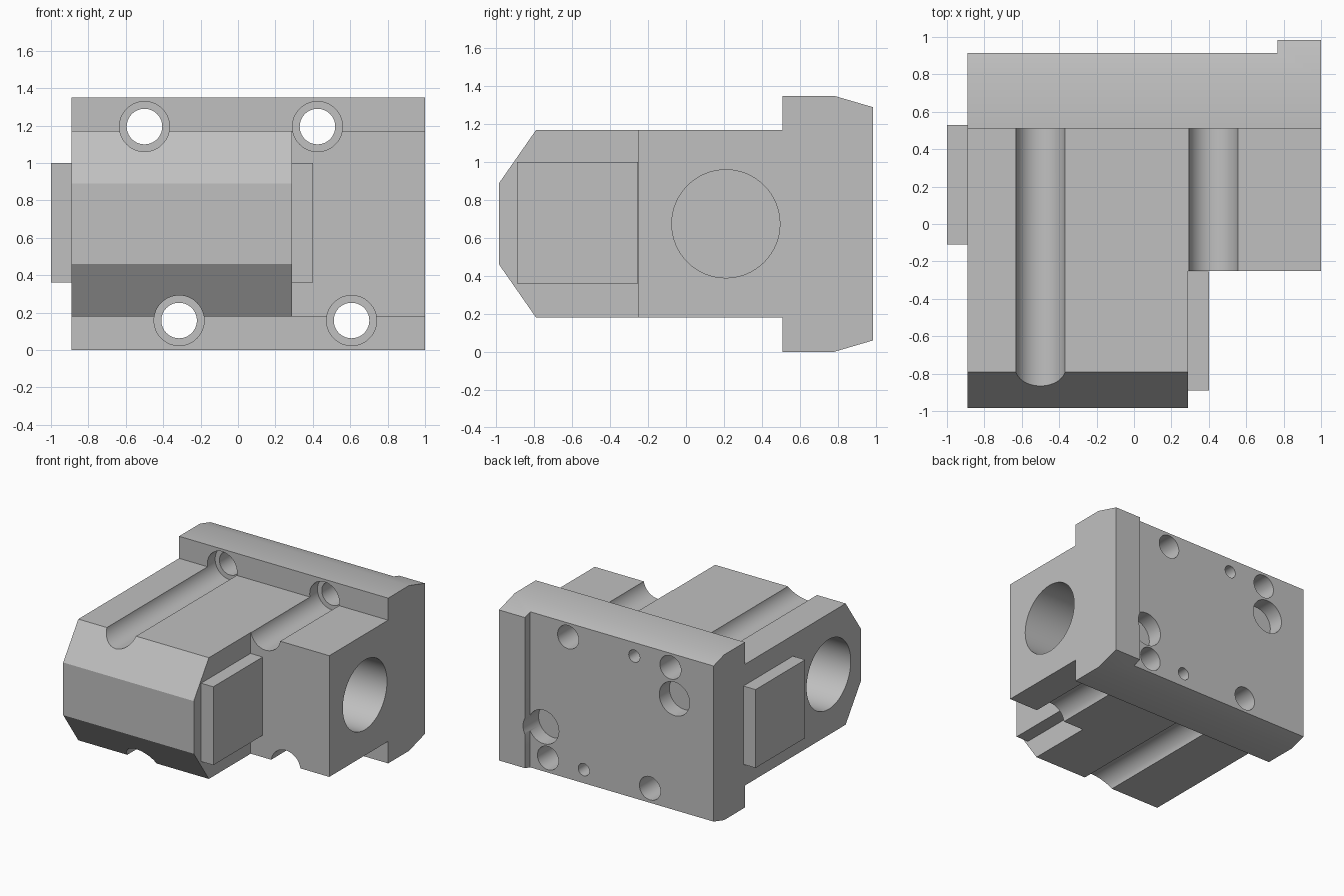
import bpy, bmesh, math
from mathutils import Matrix, Vector

cube = bpy.data.objects.get("Cube")
if cube:
    bpy.data.objects.remove(cube, do_unlink=True)

steel = bpy.data.materials.new("machined_grey")
steel.use_nodes = True
GREY = (0.53, 0.53, 0.53, 1)
steel.diffuse_color = GREY
steel.node_tree.nodes["Principled BSDF"].inputs["Base Color"].default_value = GREY


def finish(bm, name):
    bmesh.ops.recalc_face_normals(bm, faces=bm.faces)
    mesh = bpy.data.meshes.new(name)
    bm.to_mesh(mesh)
    bm.free()
    mesh.materials.append(steel)
    obj = bpy.data.objects.new(name, mesh)
    bpy.context.collection.objects.link(obj)
    return obj


def box(name, x, y, z):
    bm = bmesh.new()
    bmesh.ops.create_cube(bm, size=1)
    for v in bm.verts:
        v.co = Vector([a + (b - a) * (c + 0.5) for (a, b), c in zip((x, y, z), v.co)])
    return finish(bm, name)


def side_prism(name, profile, x0, x1):
    bm = bmesh.new()
    face = bm.faces.new([bm.verts.new((x0, y, z)) for y, z in profile])
    new = bmesh.ops.extrude_face_region(bm, geom=[face])["geom"]
    bmesh.ops.translate(bm, vec=(x1 - x0, 0, 0),
                        verts=[g for g in new if isinstance(g, bmesh.types.BMVert)])
    return finish(bm, name)


def cylinder(name, axis, centre, radius, start, end):
    """Cylinder along x or y; centre gives the other two coordinates."""
    bm = bmesh.new()
    bmesh.ops.create_cone(bm, cap_ends=True, segments=64, radius1=radius,
                          radius2=radius, depth=abs(end - start))
    mid, (a, z) = (start + end) / 2, centre
    if axis == "x":
        turn, place = Matrix.Rotation(math.pi / 2, 4, "Y"), (mid, a, z)
    else:
        turn, place = Matrix.Rotation(math.pi / 2, 4, "X"), (a, mid, z)
    bmesh.ops.transform(bm, matrix=Matrix.Translation(place) @ turn, verts=bm.verts)
    return finish(bm, name)


def cut(target, cutter):
    mod = target.modifiers.new("cut", "BOOLEAN")
    mod.operation, mod.solver, mod.object = "DIFFERENCE", "EXACT", cutter
    bpy.context.view_layer.objects.active = target
    bpy.ops.object.modifier_apply(modifier=mod.name)
    bpy.data.objects.remove(cutter, do_unlink=True)


# Main extents
LEFT, RIGHT, STEP_X = 1.0, -0.89, 0.29
FRONT, STEP_Y, FLANGE, BACK, LIP = -0.985, -0.25, 0.51, 0.915, 0.985
MID, TOP = 0.675, 1.35

# Housing and flange as one side profile, mirrored about mid height
upper = [(FRONT, 0.89), (-0.79, 1.17), (FLANGE, 1.17),
         (FLANGE, TOP), (0.78, TOP), (LIP, 1.29)]
lower = [(y, 2 * MID - z) for y, z in reversed(upper)]
housing = side_prism("valve_housing", upper + lower, RIGHT, LEFT)

# Stepped front corner, and the rear face behind the raised lip
cut(housing, box("corner_cut", (STEP_X, 1.5), (-1.5, STEP_Y), (-1, 2)))
cut(housing, box("rear_cut", (-1.5, 0.767), (BACK, 1.5), (-1, 2)))

# Large blind bores, one from each side
BORE = 0.285
cut(housing, cylinder("left_bore", "x", (0.21, MID), BORE, 1.2, RIGHT + 0.01))
cut(housing, cylinder("right_bore", "x", (-0.57, MID), BORE, -1.2, STEP_X - 0.01))

# Bolt grooves with counterbores and through holes
bolts = [(-0.5, 1.195, -1.2), (0.425, 1.195, -0.3),
         (-0.315, 0.158, -1.2), (0.607, 0.158, -0.3)]
for x, z, start in bolts:
    cut(housing, cylinder("groove", "y", (x, z), 0.134, start, FLANGE + 0.1))
    cut(housing, cylinder("bolt_hole", "y", (x, z), 0.095, FLANGE, 1.2))

# Port recesses and dowel holes in the rear face
for x, z, radius, depth in [(-0.536, 0.948, 0.137, 0.13), (0.646, 0.402, 0.137, 0.13),
                            (-0.173, 1.2, 0.05, 0.25), (0.283, 0.15, 0.05, 0.25)]:
    cut(housing, cylinder("rear_hole", "y", (x, z), radius, BACK - depth, 1.2))

# Square end pads closing the bores
left_pad = box("left_pad", (STEP_X, 0.4), (-0.89, STEP_Y - 0.003), (0.36, 1.0))
right_pad = box("right_pad", (-1.0, RIGHT), (-0.11, 0.53), (0.36, 1.0))

# Smooth bores, crisp machined edges
bpy.ops.object.select_all(action="DESELECT")
housing.select_set(True)
bpy.context.view_layer.objects.active = housing
bpy.ops.object.shade_smooth_by_angle(angle=math.radians(30))
